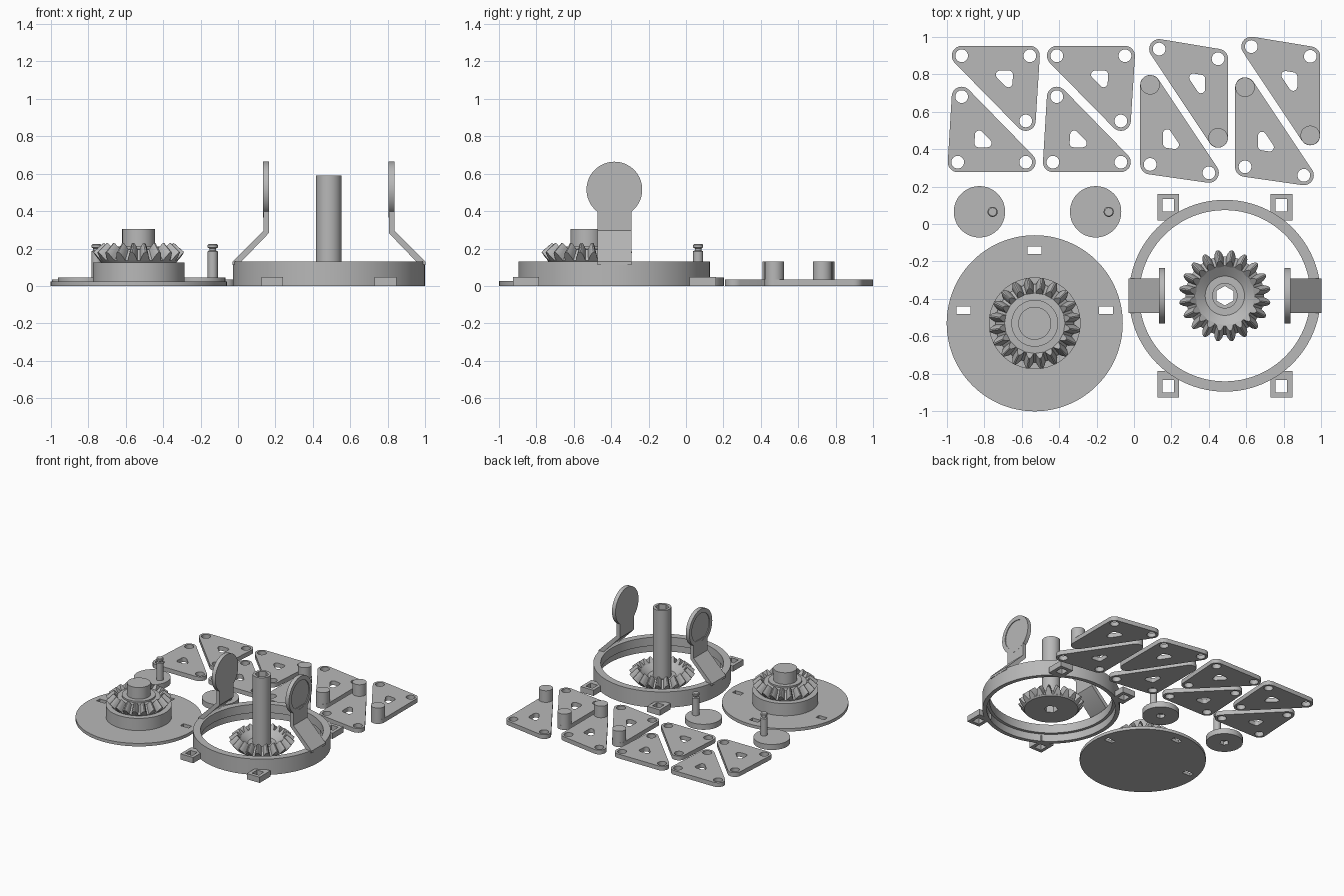
import bpy, bmesh, math
from mathutils import Matrix, Vector

cube = bpy.data.objects.get("Cube")
if cube:
    bpy.data.objects.remove(cube)

grey = bpy.data.materials.new("plain_grey")
grey.use_nodes = True
COLOR = (0.48, 0.48, 0.48, 1)
grey.diffuse_color = COLOR
grey.node_tree.nodes["Principled BSDF"].inputs["Base Color"].default_value = COLOR
made = []


def finish(name, bm, matrix=Matrix()):
    """Clean the mesh, place it and register it as a part."""
    bm.transform(matrix)
    bmesh.ops.remove_doubles(bm, verts=bm.verts, dist=1e-5)
    bmesh.ops.recalc_face_normals(bm, faces=bm.faces)
    mesh = bpy.data.meshes.new(name)
    bm.to_mesh(mesh)
    bm.free()
    mesh.materials.append(grey)
    obj = bpy.data.objects.new(name, mesh)
    bpy.context.collection.objects.link(obj)
    made.append(obj)
    return obj


def at(x, y, z=0):
    return Matrix.Translation((x, y, z))


def plate(name, loops, z0, z1, matrix=Matrix()):
    """Flat outline with holes, extruded from z0 to z1."""
    curve = bpy.data.curves.new(name, 'CURVE')
    curve.dimensions = '2D'
    curve.fill_mode = 'BOTH'
    curve.extrude = (z1 - z0) / 2
    for loop in loops:
        spline = curve.splines.new('POLY')
        spline.points.add(len(loop) - 1)
        for point, (x, y) in zip(spline.points, loop):
            point.co = (x, y, 0, 1)
        spline.use_cyclic_u = True
    temp = bpy.data.objects.new(name + "_outline", curve)
    bpy.context.collection.objects.link(temp)
    graph = bpy.context.evaluated_depsgraph_get()
    mesh = bpy.data.meshes.new_from_object(temp.evaluated_get(graph))
    bm = bmesh.new()
    bm.from_mesh(mesh)
    bpy.data.objects.remove(temp)
    bpy.data.curves.remove(curve)
    bpy.data.meshes.remove(mesh)
    return finish(name, bm, matrix @ at(0, 0, (z0 + z1) / 2))


def lathe(name, profile, matrix=Matrix(), steps=64, closed=False):
    """Spin an (r, z) profile about z."""
    bm = bmesh.new()
    verts = [bm.verts.new((r, 0, z)) for r, z in profile]
    pairs = list(zip(verts, verts[1:]))
    if closed:
        pairs.append((verts[-1], verts[0]))
    edges = [bm.edges.new(p) for p in pairs]
    bmesh.ops.spin(bm, geom=verts + edges, cent=(0, 0, 0), axis=(0, 0, 1),
                   angle=math.tau, steps=steps, use_merge=True)
    return finish(name, bm, matrix)


def circle(x, y, r, n=32, turn=0.0):
    return [(x + r * math.cos(turn + math.tau * i / n),
             y + r * math.sin(turn + math.tau * i / n)) for i in range(n)]


def box(x, y, w, h):
    return [(x - w / 2, y - h / 2), (x + w / 2, y - h / 2),
            (x + w / 2, y + h / 2), (x - w / 2, y + h / 2)]


def rounded(points, r, n=8):
    """Outline around a triangle with corners of radius r."""
    pts = [Vector(p) for p in points]
    if (pts[1] - pts[0]).cross(pts[2] - pts[0]) < 0:
        pts.reverse()
    out = []
    for i, p in enumerate(pts):
        a, b = p - pts[i - 1], pts[(i + 1) % 3] - p
        start = math.atan2(a.y, a.x) - math.pi / 2
        sweep = (math.atan2(b.y, b.x) - math.pi / 2 - start) % math.tau
        out += [(p.x + r * math.cos(start + sweep * k / n),
                 p.y + r * math.sin(start + sweep * k / n)) for k in range(n + 1)]
    return out


# Bevel gear: outer tooth section shrinks towards the cone apex
APEX, SHRINK, TEETH = 0.27, 0.77, 20


def shrink(r, z):
    return r * SHRINK, APEX + (z - APEX) * SHRINK


def bevel_gear(name, x, y, z, inside, closed):
    rim = [(0.2, 0), (0.21, 0.01), shrink(0.21, 0.01)]
    lathe(name + "_body", rim + inside, at(x, y, z), 60, closed)
    half = [(0.2, 0.003, 0.027), (0.225, 0.03, 0.02), (0.24, 0.05, 0.011), (0.245, 0.056, 0.004)]
    section = half + [(r, h, -w) for r, h, w in reversed(half)]
    bm = bmesh.new()
    for i in range(TEETH):
        turn = Matrix.Rotation(math.tau * (i + 0.5) / TEETH, 3, 'Z')
        outer = [bm.verts.new(turn @ Vector((r, w, h))) for r, h, w in section]
        inner = []
        for r, h, w in section:
            r2, h2 = shrink(r, h)
            inner.append(bm.verts.new(turn @ Vector((r2, w * SHRINK, h2))))
        bm.faces.new(outer)
        bm.faces.new(inner)
        for j in range(len(section)):
            k = (j + 1) % len(section)
            bm.faces.new((outer[j], outer[k], inner[k], inner[j]))
    finish(name + "_teeth", bm, at(x, y, z))


# Turntable disc with slots, drum, gear and stub shaft
DX, DY = -0.53, -0.53
slots = [box(0, 0.39, 0.075, 0.04), box(-0.38, 0.07, 0.075, 0.04), box(0.38, 0.07, 0.075, 0.04)]
plate("turntable_disc", [circle(0, 0, 0.47, 96)] + slots, 0, 0.025, at(DX, DY))
lathe("turntable_drum", [(0, 0.02), (0.245, 0.02), (0.245, 0.125), (0, 0.125)], at(DX, DY))
bevel_gear("turntable_gear", DX, DY, 0.125,
           [(0.125, 0.072), (0.125, 0.085), (0, 0.085)], False)
lathe("turntable_shaft", [(0, 0.2), (0.088, 0.2), (0.088, 0.305), (0, 0.305)], at(DX, DY))

# Housing ring with stepped bore
RX, RY = 0.485, -0.383
lathe("housing_ring", [(0.48, 0), (0.512, 0), (0.512, 0.13), (0.457, 0.13),
                       (0.457, 0.06), (0.48, 0.06)], at(RX, RY), 96, True)
for sx in (-1, 1):
    for sy in (-1, 1):
        plate("ring_lug", [box(0, 0, 0.116, 0.14), box(0, sy * 0.01, 0.062, 0.065)],
              0, 0.047, at(RX + sx * 0.302, RY + sy * 0.473))

# Bent support arms with round pads
bend = [(0.515, 0.112), (0.515, 0.13), (0.35, 0.295), (0.35, 0.42),
        (0.32, 0.42), (0.32, 0.283), (0.472, 0.125)]
pad = [(0, 0), (0.149, 0), (0.149, 0.032), (0.115, 0.032), (0.115, 0.026), (0, 0.026)]
for side, sx in (("right", -1), ("left", 1)):
    upright = Matrix(((sx, 0, 0, RX), (0, 0, 1, RY), (0, 1, 0, 0), (0, 0, 0, 1)))
    plate(side + "_arm", [bend], -0.091, 0.091, upright)
    outward = Matrix.Rotation(sx * math.pi / 2, 4, 'Y')
    lathe(side + "_arm_pad", pad, at(RX + sx * 0.319, RY, 0.515) @ outward)

# Centre gear with hollow hexagonal post
bevel_gear("centre_gear", RX, RY, 0, [(0.105, 0.028), (0.06, 0.028), (0.06, 0)], True)
plate("centre_post", [circle(0, 0, 0.068, 48), circle(0, 0, 0.052, 6, math.pi / 6)],
      0, 0.59, at(RX, RY))

# Crank discs, each with an off-centre grooved pin
for cx in (-0.825, -0.205):
    plate("crank_base", [circle(0, 0, 0.137, 64), circle(0, 0, 0.035, 6)], 0, 0.03, at(cx, 0.065))
    plate("crank_top", [circle(0, 0, 0.137, 64)], 0.03, 0.045, at(cx, 0.065))
    lathe("crank_pin", [(0, 0.04), (0.027, 0.04), (0.027, 0.185), (0.018, 0.19), (0.018, 0.2),
                        (0.027, 0.206), (0.027, 0.218), (0.022, 0.223), (0, 0.223)],
          at(cx + 0.07, 0.065), 32)


# Triangular links, some with a peg on the last corner
def link(corners, peg=False):
    centre = sum((Vector(c) for c in corners), Vector((0, 0))) / 3
    window = [centre.lerp(Vector(c), 0.13) for c in corners]
    holes = [circle(*c, 0.034) for c in (corners[:2] if peg else corners)]
    plate("triangle_link", [rounded(corners, 0.053), rounded(window, 0.022)] + holes, 0, 0.035)
    if peg:
        lathe("link_peg", [(0, 0.03), (0.052, 0.03), (0.052, 0.13), (0, 0.13)],
              at(*corners[2]), 40)


for dx in (0, 0.508):
    link([(-0.92 + dx, 0.898), (-0.556 + dx, 0.898), (-0.578 + dx, 0.55)])
    link([(-0.92 + dx, 0.68), (-0.941 + dx, 0.33), (-0.578 + dx, 0.33)])
for dx, up, down in ((0, 0, 0), (0.492, 0.013, -0.013)):
    link([(0.134 + dx, 0.934 + up), (0.449 + dx, 0.882 + up), (0.449 + dx, 0.46 + up)], True)
    link([(0.086 + dx * 1.03, 0.318 + down), (0.4 + dx * 1.03, 0.273 + down),
          (0.086 + dx * 1.03, 0.743 + down)], True)

# Smooth curved walls, keep edges sharp
bpy.ops.object.select_all(action='DESELECT')
for obj in made:
    obj.select_set(True)
bpy.context.view_layer.objects.active = made[0]
bpy.ops.object.shade_smooth_by_angle(angle=math.radians(30))
